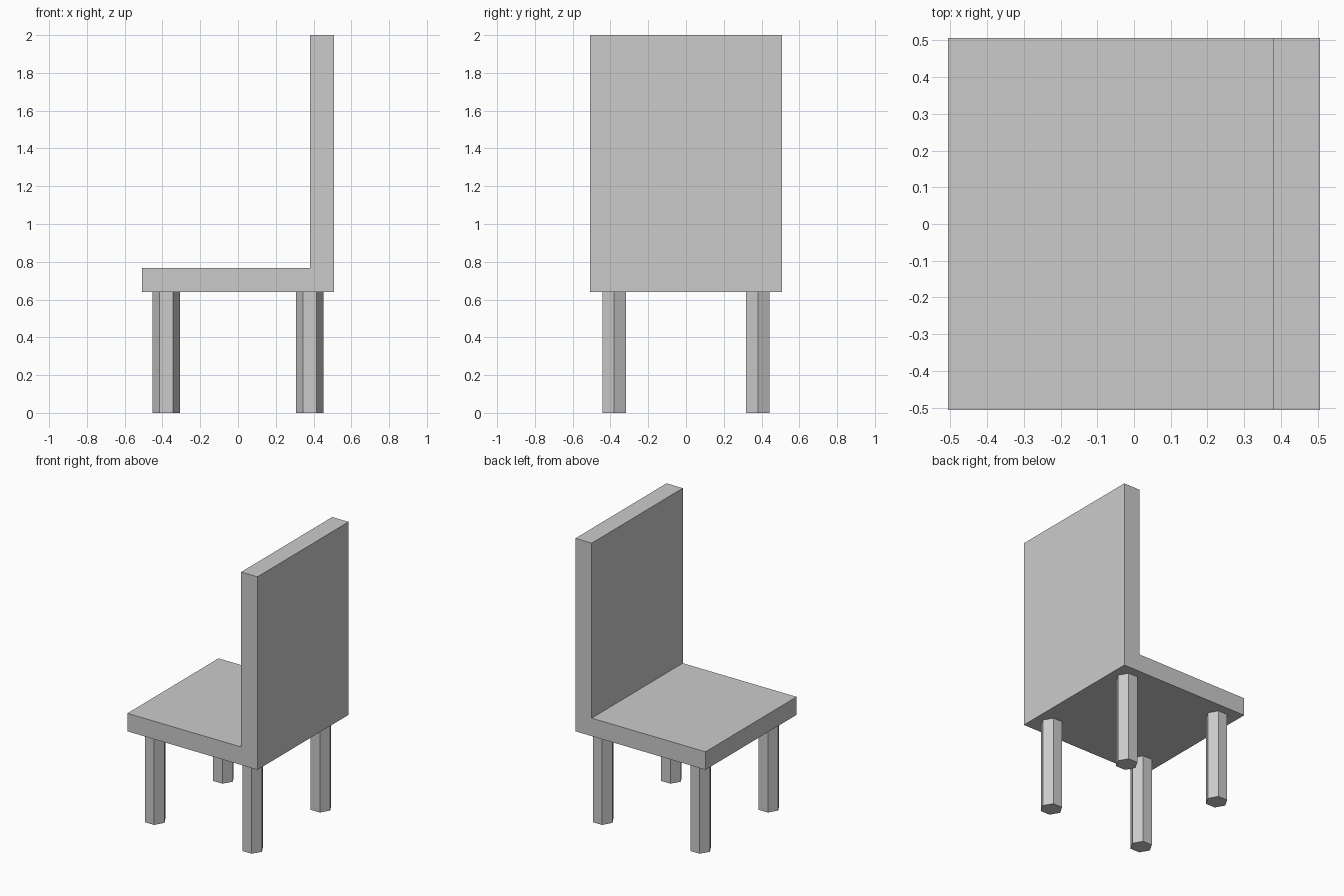
import bpy
import bmesh

if "Cube" in bpy.data.objects:
    bpy.data.objects.remove(bpy.data.objects["Cube"])

HALF = 0.507        # half width of the seat
SEAT_Z, SEAT_TOP, TOP = 0.64, 0.767, 2.0
BACK_X = 0.38       # front face of the backrest
LEG_POS, LEG_R = 0.38, 0.073


def add_object(name, bm):
    bmesh.ops.recalc_face_normals(bm, faces=bm.faces)
    mesh = bpy.data.meshes.new(name)
    bm.to_mesh(mesh)
    bm.free()
    obj = bpy.data.objects.new(name, mesh)
    bpy.context.collection.objects.link(obj)
    return obj


# Seat and backrest: one L-shaped profile extruded across y
profile = [(-HALF, SEAT_Z), (HALF, SEAT_Z), (HALF, TOP),
           (BACK_X, TOP), (BACK_X, SEAT_TOP), (-HALF, SEAT_TOP)]
bm = bmesh.new()
side = bm.faces.new([bm.verts.new((x, -HALF, z)) for x, z in profile])
ext = bmesh.ops.extrude_face_region(bm, geom=[side], use_keep_orig=True)
moved = [g for g in ext["geom"] if isinstance(g, bmesh.types.BMVert)]
bmesh.ops.translate(bm, verts=moved, vec=(0, 2 * HALF, 0))
add_object("seat_and_backrest", bm)

# Legs: four hexagonal prisms with corners pointing along x
for x_name, sx in (("front", -1), ("rear", 1)):
    for y_name, sy in (("right", -1), ("left", 1)):
        bpy.ops.mesh.primitive_cylinder_add(
            vertices=6, radius=LEG_R, depth=SEAT_Z,
            location=(sx * LEG_POS, sy * LEG_POS, SEAT_Z / 2),
            rotation=(0, 0, 1.5707963))
        bpy.context.object.name = f"{x_name}_{y_name}_leg"
